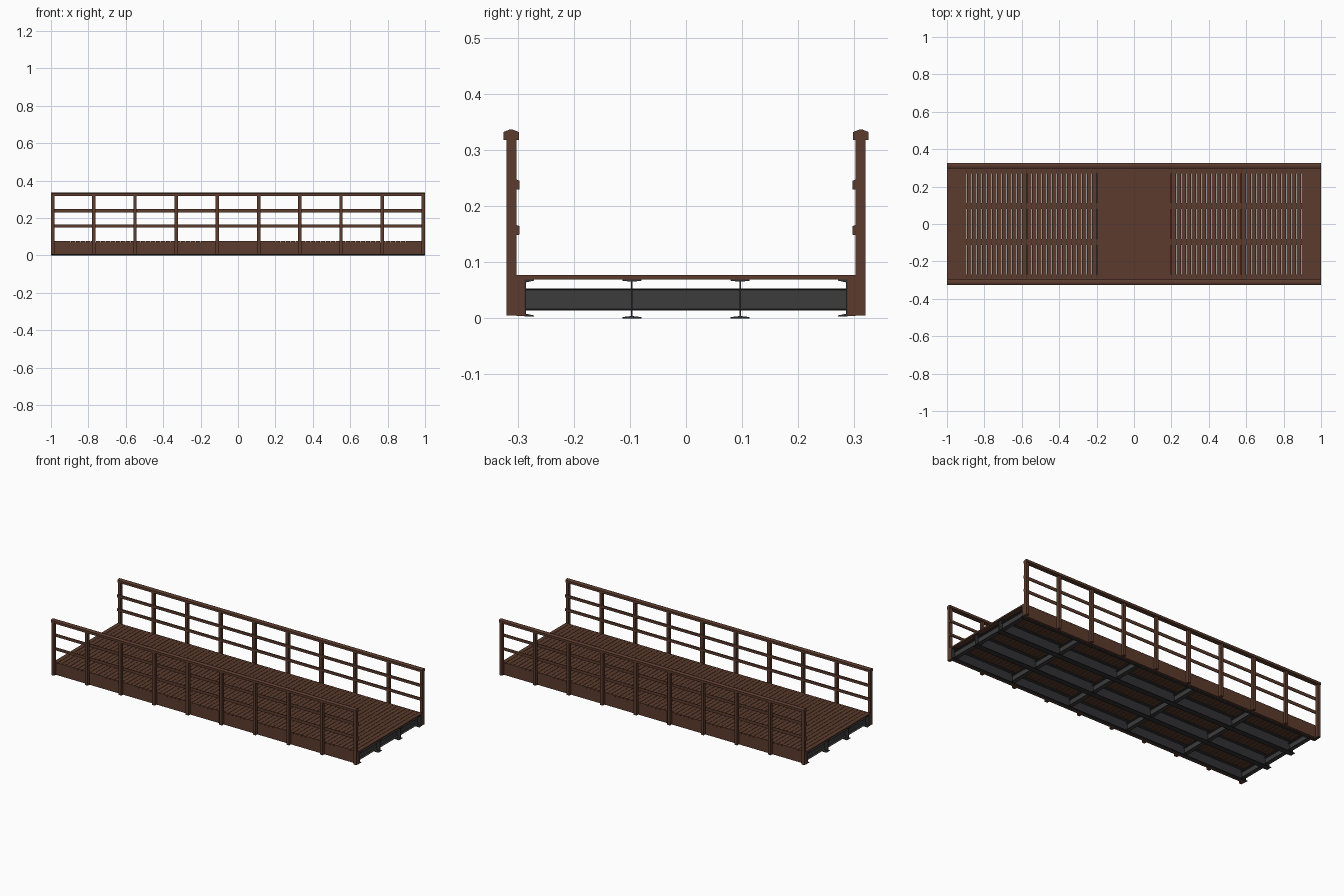
import bpy, bmesh

if "Cube" in bpy.data.objects:
    bpy.data.objects.remove(bpy.data.objects["Cube"])


def material(name, rgb):
    m = bpy.data.materials.new(name)
    m.diffuse_color = (*rgb, 1)
    m.use_nodes = True
    m.node_tree.nodes["Principled BSDF"].inputs["Base Color"].default_value = m.diffuse_color
    return m


WOOD = material("brown wood", (0.105, 0.044, 0.026))
STEEL = material("dark steel", (0.030, 0.030, 0.033))
GREY = material("grey steel", (0.045, 0.045, 0.045))


def extrude(name, profile, a, b, mat, axis="x", offset=0.0):
    """Sweep a closed (horizontal, z) profile from a to b along x or y."""
    bm = bmesh.new()
    rings = []
    for t in (a, b):
        rings.append([bm.verts.new((t, h, z) if axis == "x" else (h + offset, t, z))
                      for h, z in profile])
    n = len(profile)
    bm.faces.new(rings[0])
    bm.faces.new(rings[1])
    for i in range(n):
        j = (i + 1) % n
        bm.faces.new((rings[0][i], rings[0][j], rings[1][j], rings[1][i]))
    bmesh.ops.recalc_face_normals(bm, faces=bm.faces)
    me = bpy.data.meshes.new(name)
    bm.to_mesh(me)
    bm.free()
    me.materials.append(mat)
    ob = bpy.data.objects.new(name, me)
    bpy.context.collection.objects.link(ob)
    return ob


def rect(h0, h1, z0, z1):
    return [(h0, z0), (h1, z0), (h1, z1), (h0, z1)]


def i_section(c, w, z0, z1, web, fl):
    """I-beam outline centred on c with slightly tapered flanges."""
    k = web / 2
    right = [(w, z0), (w, z0 + fl * 0.7), (k, z0 + fl * 1.3),
             (k, z1 - fl * 1.3), (w, z1 - fl * 0.7), (w, z1)]
    return [(c + h, z) for h, z in right] + [(c - h, z) for h, z in reversed(right)]


# Deck planks with narrow gaps
COUNT, GAP = 75, 0.0018
pitch = 2 / COUNT
for i in range(COUNT):
    x = -1 + i * pitch
    extrude(f"deck_plank_{i + 1}", rect(-0.302, 0.302, 0.069, 0.077),
            x + GAP / 2, x + pitch - GAP / 2, WOOD)

for side, s in (("front", -1), ("back", 1)):
    def flip(profile):
        return [(s * h, z) for h, z in profile]

    # Railing posts
    for i in range(10):
        x = -0.991 + i * 1.982 / 9
        extrude(f"{side}_post_{i + 1}", flip(rect(0.302, 0.32, 0.005, 0.319)),
                x - 0.009, x + 0.009, WOOD)
    # Fascia board along the deck edge
    extrude(f"{side}_fascia", flip(rect(0.288, 0.302, 0.004, 0.069)), -1, 1, WOOD)
    # Two middle rails on the inner faces of the posts
    for name, z in (("lower", 0.148), ("upper", 0.229)):
        extrude(f"{side}_{name}_rail",
                flip([(0.302, z), (0.2965, z + 0.001), (0.2965, z + 0.016), (0.302, z + 0.018)]),
                -1, 1, WOOD)
    # Handrail cap with bevelled top
    extrude(f"{side}_handrail",
            flip([(0.298, 0.318), (0.325, 0.318), (0.325, 0.332), (0.315, 0.336),
                  (0.308, 0.336), (0.298, 0.332)]), -1, 1, WOOD)
    # Edge channel behind the fascia
    extrude(f"{side}_edge_channel",
            flip([(0.288, 0.003), (0.271, 0.003), (0.271, 0.005), (0.285, 0.008),
                  (0.285, 0.064), (0.271, 0.067), (0.271, 0.069), (0.288, 0.069)]),
            -1, 1, STEEL)
    # Main inner I-beam
    extrude(f"{side}_main_beam", i_section(s * 0.0965, 0.017, 0, 0.069, 0.003, 0.003),
            -1, 1, STEEL)

# Cross beams between the edge channels
for i in range(6):
    x = -0.975 + i * 1.95 / 5
    extrude(f"cross_beam_{i + 1}", i_section(0, 0.012, 0.014, 0.053, 0.003, 0.002),
            -0.286, 0.286, GREY, "y", x)
